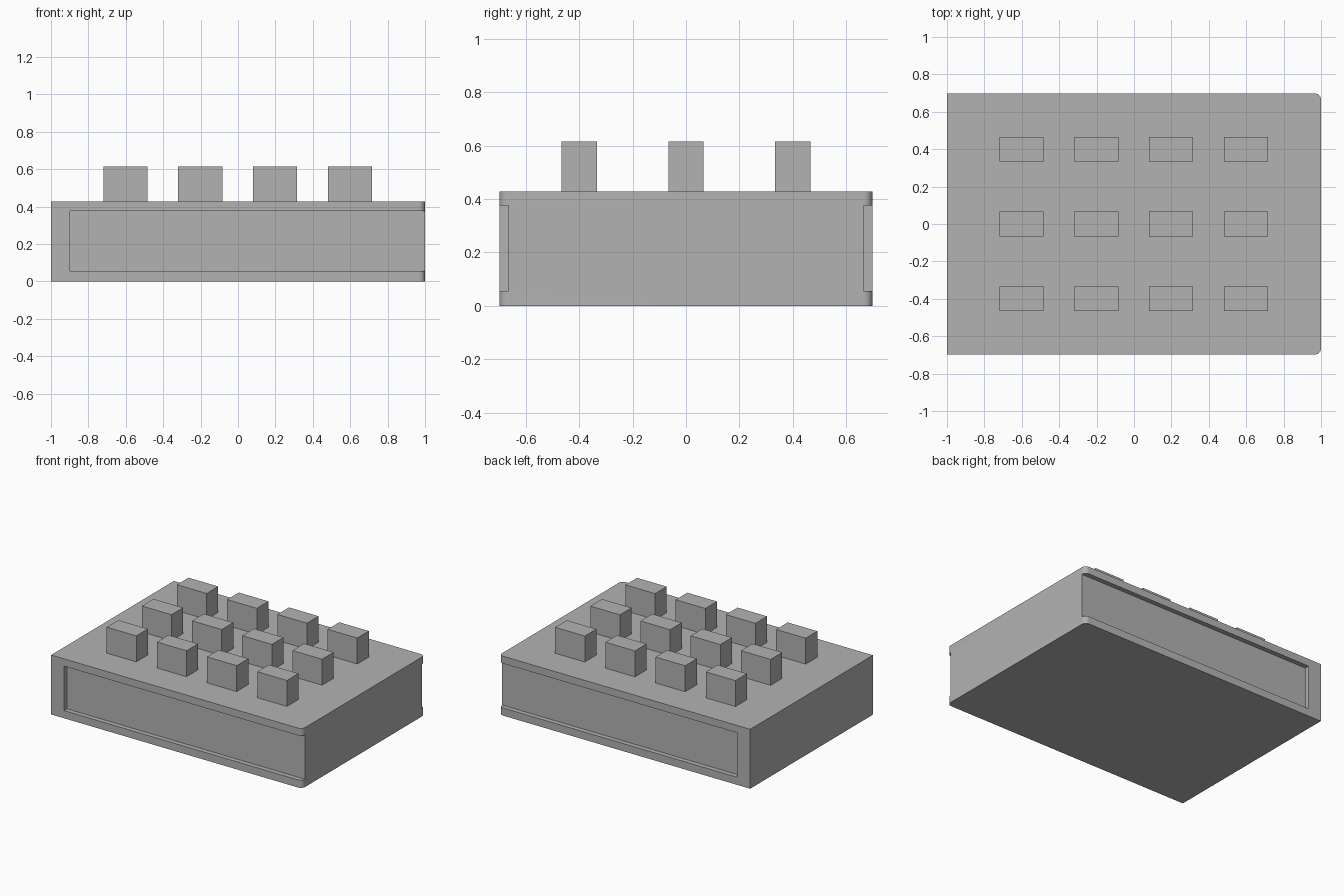
import bpy, bmesh, math

cube = bpy.data.objects.get("Cube")
if cube:
    bpy.data.objects.remove(cube, do_unlink=True)

HALF_Y, HEIGHT = 0.698, 0.428
DEPTH, RADIUS = 0.034, 0.033

grey = bpy.data.materials.new("mid_grey")
grey.use_nodes = True
grey.diffuse_color = (0.45, 0.45, 0.45, 1)
grey.node_tree.nodes["Principled BSDF"].inputs["Base Color"].default_value = grey.diffuse_color


def box(name, lo, hi):
    """Box spanning two opposite corners."""
    bm = bmesh.new()
    bmesh.ops.create_cube(bm, size=1)
    for v in bm.verts:
        v.co = [l + (c + 0.5) * (h - l) for l, h, c in zip(lo, hi, v.co)]
    return finish(name, bm)


def finish(name, bm):
    mesh = bpy.data.meshes.new(name)
    bm.to_mesh(mesh)
    bm.free()
    mesh.materials.append(grey)
    obj = bpy.data.objects.new(name, mesh)
    bpy.context.collection.objects.link(obj)
    return obj


# Body: a slab with the two upright corners at the +x end rounded
bm = bmesh.new()
bmesh.ops.create_cube(bm, size=1)
for v in bm.verts:
    v.co = (v.co.x * 2, v.co.y * 2 * HALF_Y, (v.co.z + 0.5) * HEIGHT)
corners = [e for e in bm.edges if all(v.co.x > 0 for v in e.verts)
           and abs(e.verts[0].co.z - e.verts[1].co.z) > 0.1]
bmesh.ops.bevel(bm, geom=corners, offset=RADIUS, segments=8, profile=0.5, affect='EDGES')
body = finish("body", bm)

# Shallow side recesses, open at the +x end
for side, sign in (("front", -1), ("back", 1)):
    ys = sorted((sign * (HALF_Y - DEPTH), sign * (HALF_Y + 0.2)))
    cutter = box(side + "_recess_cutter", (-0.897, ys[0], 0.055), (1.2, ys[1], 0.375))
    cutter.hide_render = True
    mod = body.modifiers.new(side + "_recess", 'BOOLEAN')
    mod.operation, mod.solver, mod.object = 'DIFFERENCE', 'EXACT', cutter
    bpy.ops.object.select_all(action='DESELECT')
    body.select_set(True)
    bpy.context.view_layer.objects.active = body
    bpy.ops.object.modifier_apply(modifier=mod.name)
    bpy.data.objects.remove(cutter, do_unlink=True)
bpy.ops.object.shade_smooth_by_angle(angle=math.radians(30))

# Grid of pegs on the top
for row in range(3):
    for col in range(4):
        x, y = -0.602 + 0.4 * col, -0.4 + 0.4 * row
        box(f"peg_{row + 1}_{col + 1}", (x - 0.118, y - 0.066, HEIGHT),
            (x + 0.118, y + 0.066, 0.615))
